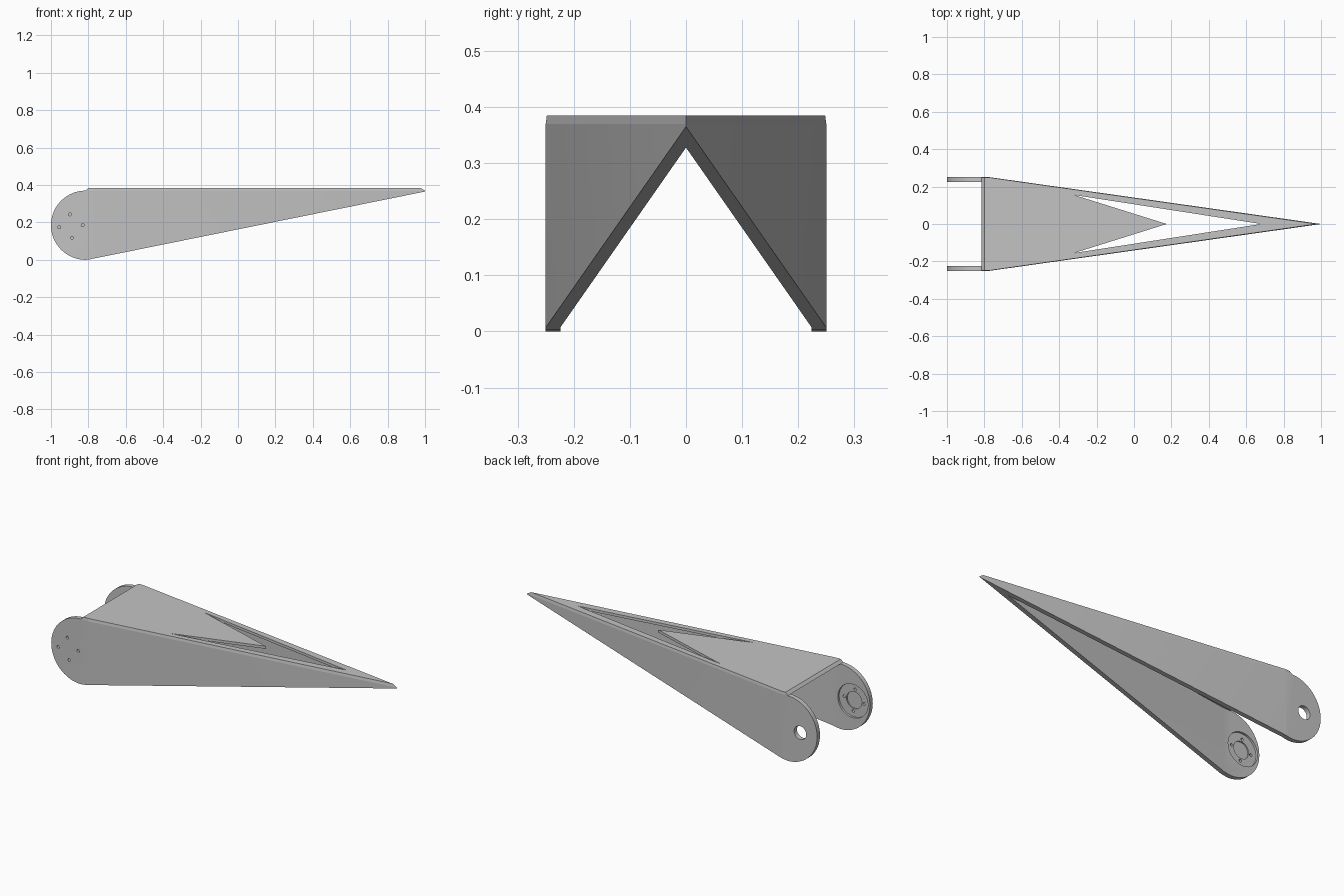
import bpy, bmesh, math
from mathutils import Vector

if "Cube" in bpy.data.objects:
    bpy.data.objects.remove(bpy.data.objects["Cube"], do_unlink=True)

HALF, THICK, BEND = 0.25, 0.026, -0.77      # half width, wall thickness, start of taper
RAD, TOP, PLATE = 0.185, 0.37, 0.385        # rounded end, wall top, plate top
HUB = (-0.893, 0.18)                        # pivot axis in x, z

grey = bpy.data.materials.new("light grey")
grey.use_nodes = True
grey.diffuse_color = (0.55, 0.55, 0.55, 1)
grey.node_tree.nodes["Principled BSDF"].inputs["Base Color"].default_value = (0.55, 0.55, 0.55, 1)


def outer(x):
    return HALF * min(1, (1 - x) / (1 - BEND))


def finish(bm, name):
    bmesh.ops.remove_doubles(bm, verts=bm.verts, dist=1e-5)
    bmesh.ops.recalc_face_normals(bm, faces=bm.faces)
    mesh = bpy.data.meshes.new(name)
    bm.to_mesh(mesh)
    bm.free()
    mesh.materials.append(grey)
    obj = bpy.data.objects.new(name, mesh)
    bpy.context.collection.objects.link(obj)
    return obj


def activate(obj):
    bpy.ops.object.select_all(action='DESELECT')
    obj.select_set(True)
    bpy.context.view_layer.objects.active = obj


def extrude(bm, points, direction):
    face = bm.faces.new([bm.verts.new(p) for p in points])
    new = bmesh.ops.extrude_face_region(bm, geom=[face])["geom"]
    moved = [v for v in new if isinstance(v, bmesh.types.BMVert)]
    bmesh.ops.translate(bm, verts=moved, vec=direction)
    return moved


def wall(name, side):
    # Rounded end and long wedge, then bent in towards the tip
    profile = [(1, TOP)]
    for i in range(33):
        a = math.radians(90 + i * 180 / 32)
        profile.append((RAD - 1 + RAD * math.cos(a), RAD + RAD * math.sin(a)))
    profile += [(-0.79, 0.003), (1, TOP - 0.005)]
    bm = bmesh.new()
    extrude(bm, [(x, 0, z) for x, z in profile], (0, 1, 0))
    meet = 1 - THICK / HALF * (1 - BEND)
    for x in (BEND, meet):
        bmesh.ops.bisect_plane(bm, geom=bm.verts[:] + bm.edges[:] + bm.faces[:],
                               plane_co=(x, 0, 0), plane_no=(1, 0, 0))
    for v in bm.verts:
        y = outer(v.co.x)
        v.co.y = side * (y if v.co.y > 0.5 else max(0, y - THICK))
    return finish(bm, name)


def drill(obj, x, z, radius, y0, y1):
    # Round cut along y from y0 to y1
    bm = bmesh.new()
    ring = [(x + radius * math.cos(math.tau * i / 32), y0,
             z + radius * math.sin(math.tau * i / 32)) for i in range(32)]
    extrude(bm, ring, (0, y1 - y0, 0))
    cutter = finish(bm, "cutter")
    cutter.hide_render = True
    mod = obj.modifiers.new("cut", 'BOOLEAN')
    mod.operation, mod.solver, mod.object = 'DIFFERENCE', 'EXACT', cutter
    activate(obj)
    bpy.ops.object.modifier_apply(modifier=mod.name)
    bpy.data.objects.remove(cutter, do_unlink=True)


# Back wall with a plain pivot hole
back_wall = wall("back_wall", 1)
drill(back_wall, *HUB, 0.038, 0.2, 0.3)

# Front wall with a stepped round pocket and four screw holes
front_wall = wall("front_wall", -1)
drill(front_wall, *HUB, 0.095, -0.236, -0.2)
drill(front_wall, *HUB, 0.048, -0.243, -0.2)
for i in range(4):
    a = math.radians(5 + 90 * i)
    drill(front_wall, HUB[0] + 0.063 * math.cos(a), HUB[1] + 0.063 * math.sin(a),
          0.008, -0.3, -0.2)

# Top plate: one half with its slot, mirrored, with bevelled ends
outline = [(RAD - 1, 0), (0.175, 0), (-0.32, 0.155), (0.68, 0), (1, 0),
           (BEND, HALF), (RAD - 1, HALF)]
bm = bmesh.new()
top = extrude(bm, [(x, y, TOP) for x, y in outline], (0, 0, PLATE - TOP))
for v in top:
    if v.co.x > 0.9:
        v.co.x = 0.975
    elif v.co.x < -0.8:
        v.co.x = -0.8
    if v.co.y > 0.2:
        v.co.y -= 0.002
seam = [f for f in bm.faces if all(abs(v.co.y) < 1e-6 for v in f.verts)]
bmesh.ops.delete(bm, geom=seam, context='FACES')
bmesh.ops.recalc_face_normals(bm, faces=bm.faces)
top_plate = finish(bm, "top_plate")
mirror = top_plate.modifiers.new("mirror", 'MIRROR')
mirror.use_axis = (False, True, False)
activate(top_plate)
bpy.ops.object.modifier_apply(modifier=mirror.name)
bm = bmesh.new()
bm.from_mesh(top_plate.data)
bmesh.ops.recalc_face_normals(bm, faces=bm.faces)
bm.to_mesh(top_plate.data)
bm.free()

for part in (back_wall, front_wall):
    activate(part)
    bpy.ops.object.shade_smooth_by_angle(angle=math.radians(30))
